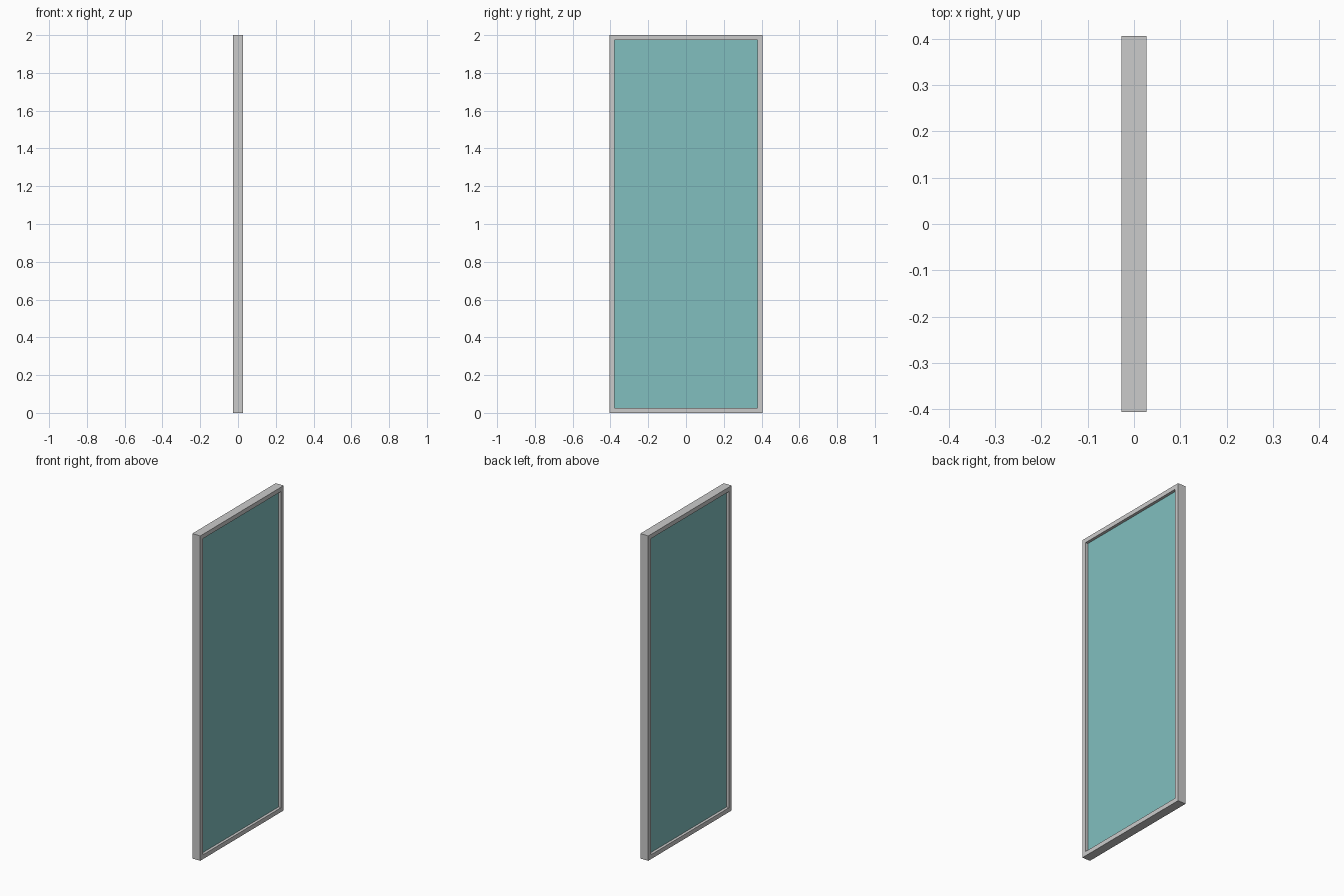
import bpy, bmesh

if "Cube" in bpy.data.objects:
    bpy.data.objects.remove(bpy.data.objects["Cube"])

HX, HY, H = 0.027, 0.406, 2.0   # half depth, half width, height
B = 0.027                       # frame bar width
G = 0.010                       # half thickness of the pane


def finish(name, bm):
    bmesh.ops.recalc_face_normals(bm, faces=bm.faces)
    me = bpy.data.meshes.new(name)
    bm.to_mesh(me)
    bm.free()
    ob = bpy.data.objects.new(name, me)
    bpy.context.collection.objects.link(ob)
    return ob


def rect(bm, x, inset):
    y = HY - inset
    return [bm.verts.new((x, a, b)) for a, b in
            ((-y, inset), (y, inset), (y, H - inset), (-y, H - inset))]


# Frame: closed rectangular ring
bm = bmesh.new()
loops = [rect(bm, x, i) for x, i in ((-HX, 0), (HX, 0), (HX, B), (-HX, B))]
for k in range(4):
    p, q = loops[k], loops[(k + 1) % 4]
    for i in range(4):
        j = (i + 1) % 4
        bm.faces.new((p[i], p[j], q[j], q[i]))
finish("frame", bm)

# Glass pane: thin slab recessed on both sides
bm = bmesh.new()
a, b = rect(bm, -G, B), rect(bm, G, B)
bm.faces.new(a)
bm.faces.new(b)
for i in range(4):
    j = (i + 1) % 4
    bm.faces.new((a[i], a[j], b[j], b[i]))
pane = finish("glass_pane", bm)

mat = bpy.data.materials.new("teal_glass")
mat.diffuse_color = (0.22, 0.52, 0.52, 1)
mat.use_nodes = True
mat.node_tree.nodes["Principled BSDF"].inputs["Base Color"].default_value = mat.diffuse_color
pane.data.materials.append(mat)
